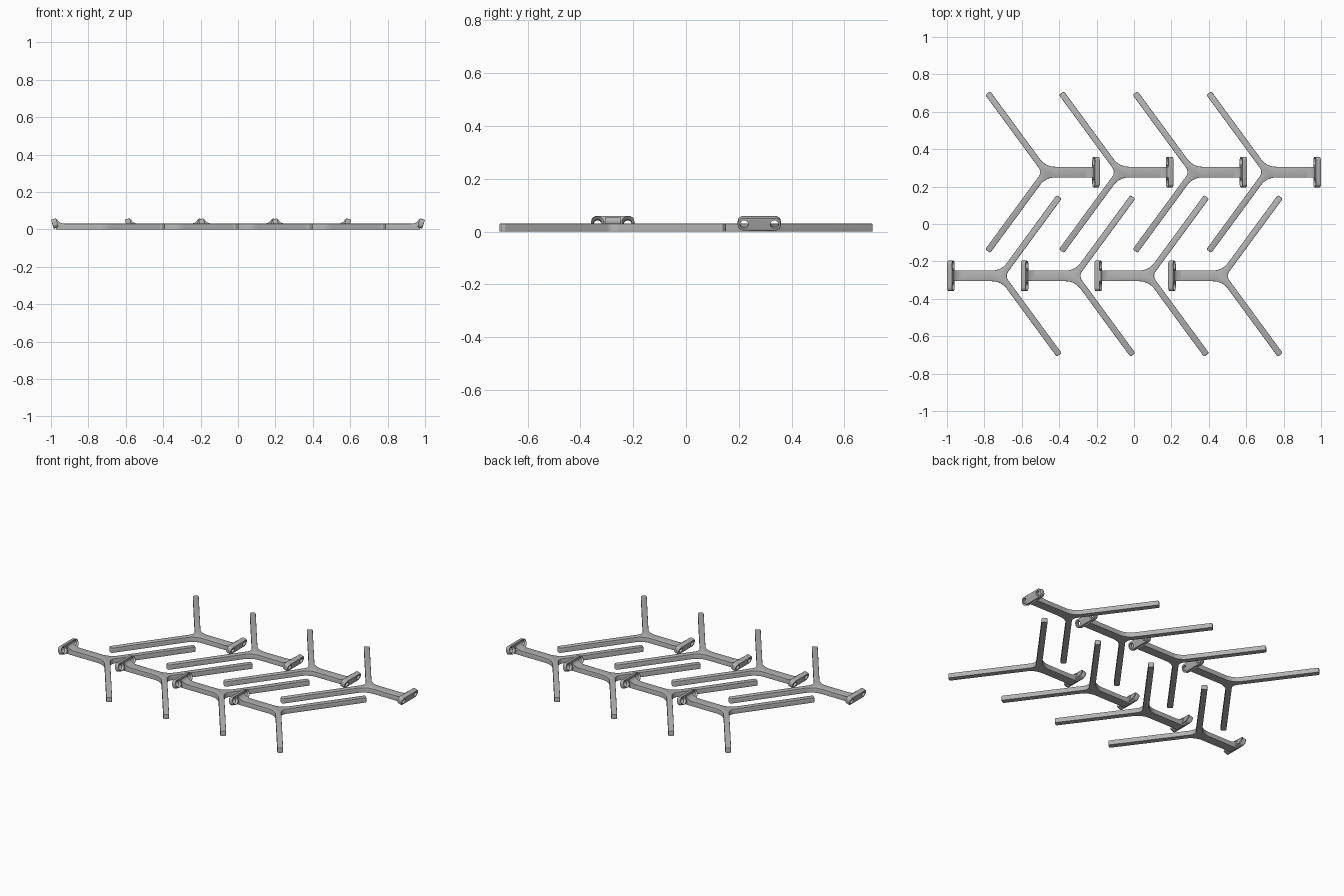
import bpy, bmesh, math
from mathutils import Matrix, Vector

if "Cube" in bpy.data.objects:
    bpy.data.objects.remove(bpy.data.objects["Cube"])

grey = bpy.data.materials.new("plain grey")
grey.diffuse_color = (0.45, 0.45, 0.45, 1)
grey.use_nodes = True
grey.node_tree.nodes["Principled BSDF"].inputs["Base Color"].default_value = grey.diffuse_color


def rounded(corners, steps=8):
    """Outline from (x, y, radius) corners with each corner filleted."""
    out = []
    for i, (x, y, r) in enumerate(corners):
        p = Vector((x, y))
        a = (Vector(corners[i - 1][:2]) - p).normalized()
        b = (Vector(corners[(i + 1) % len(corners)][:2]) - p).normalized()
        if r == 0:
            out.append(p)
            continue
        half = a.angle(b) / 2
        c = p + (a + b).normalized() * (r / math.sin(half))
        d0 = p + a * (r / math.tan(half)) - c
        d1 = p + b * (r / math.tan(half)) - c
        turn = d0.angle_signed(d1)          # clockwise positive
        for k in range(steps + 1):
            out.append(c + Matrix.Rotation(-turn * k / steps, 2) @ d0)
    return out


def finish(mesh):
    mesh.shade_smooth()
    mesh.set_sharp_from_angle(angle=math.radians(30))
    return mesh


def prism(name, outline, z0, z1, matrix=Matrix(), top=0, bottom=0):
    """Extrude an outline from z0 to z1, optionally softening the rims."""
    bm = bmesh.new()
    face = bm.faces.new([bm.verts.new((p[0], p[1], z0)) for p in outline])
    ext = bmesh.ops.extrude_face_region(bm, geom=[face], use_keep_orig=True)
    up = [v for v in ext["geom"] if isinstance(v, bmesh.types.BMVert)]
    bmesh.ops.translate(bm, verts=up, vec=(0, 0, z1 - z0))
    bmesh.ops.recalc_face_normals(bm, faces=bm.faces)
    for z, width in ((z1, top), (z0, bottom)):
        if width:
            rim = [e for e in bm.edges if all(abs(v.co.z - z) < 1e-6 for v in e.verts)]
            bmesh.ops.bevel(bm, geom=rim, offset=width, segments=2, profile=0.5,
                            affect='EDGES', clamp_overlap=True)
    bm.transform(matrix)
    mesh = bpy.data.meshes.new(name)
    bm.to_mesh(mesh)
    bm.free()
    mesh.materials.append(grey)
    return mesh


# Forked body: origin at the junction, stem towards +x, arms swept back
tip = Vector((-0.31, 0.4225))
u = tip.normalized()
n = Vector((u.y, -u.x))
h, stem = 0.0165, 0.0285
a, b = tip - n * h, tip + n * h
fork_x = (h - n.y * stem) / n.x
upper = [(a.x, a.y, 0.009), (b.x, b.y, 0.009), (fork_x, stem, 0.1), (0.262, stem, 0)]
lower = [(x, -y, r) for x, y, r in reversed(upper)]
body = finish(prism("forked_body", rounded([(-h / n.x, 0, 0.04)] + upper + lower),
                    0, 0.03, top=0.003))

# Gusset: curved ramp from the stem up to the mounting plate
ramp = [(0.205 + 0.05 * math.sin(t), 0.029 + 0.024 * (1 - math.cos(t)))
        for t in (math.radians(9 * k) for k in range(11))]
side = Matrix(((1, 0, 0, 0), (0, 0, -1, 0), (0, 1, 0, 0), (0, 0, 0, 1)))
gusset = finish(prism("gusset", ramp + [(0.272, 0.053), (0.262, 0.02), (0.205, 0.02)],
                      -stem, stem, side))

# Mounting plate: tilted rounded bar with two countersunk holes
W, H, T = 0.0815, 0.0245, 0.014
plate = prism("mounting_plate",
              rounded([(-W, -H, 0.02), (W, -H, 0.02), (W, H, 0.02), (-W, H, 0.02)]),
              -T, T, top=0.002, bottom=0.002)
blank = bpy.data.objects.new("plate_blank", plate)
bpy.context.collection.objects.link(blank)
helpers = [blank]
for label, r1, r2, depth, z in (("drill", 0.0155, 0.0155, 0.08, 0),
                                ("countersink", 0.024, 0.0155, 0.012, -T + 0.004)):
    bm = bmesh.new()
    for x in (-0.057, 0.057):
        bmesh.ops.create_cone(bm, cap_ends=True, segments=24, radius1=r1, radius2=r2,
                              depth=depth, matrix=Matrix.Translation((x, 0, z)))
    cut_mesh = bpy.data.meshes.new(label)
    bm.to_mesh(cut_mesh)
    bm.free()
    cutter = bpy.data.objects.new(label, cut_mesh)
    cutter.hide_render = True
    bpy.context.collection.objects.link(cutter)
    helpers.append(cutter)
    mod = blank.modifiers.new(label, 'BOOLEAN')
    mod.operation, mod.solver, mod.object = 'DIFFERENCE', 'EXACT', cutter
dg = bpy.context.evaluated_depsgraph_get()
plate = bpy.data.meshes.new_from_object(blank.evaluated_get(dg))
for o in helpers:
    bpy.data.objects.remove(o)
plate.materials.clear()
plate.materials.append(grey)
s, c = math.sin(math.radians(18)), math.cos(math.radians(18))
plate.transform(Matrix(((0, s, c, 0.269), (1, 0, 0, 0), (0, c, -s, 0.0315), (0, 0, 0, 1))))
finish(plate)

# Two opposed rows of four hooks
for row, turn in (("back", 0), ("front", math.pi)):
    for i in range(4):
        place = Matrix.Rotation(turn, 4, 'Z') @ Matrix.Translation((0.71 - 0.394 * i, 0.2775, 0))
        for part, mesh in (("forked_body", body), ("gusset", gusset), ("mounting_plate", plate)):
            ob = bpy.data.objects.new(f"{row}_{part}_{i + 1}", mesh)
            ob.matrix_world = place
            bpy.context.collection.objects.link(ob)
